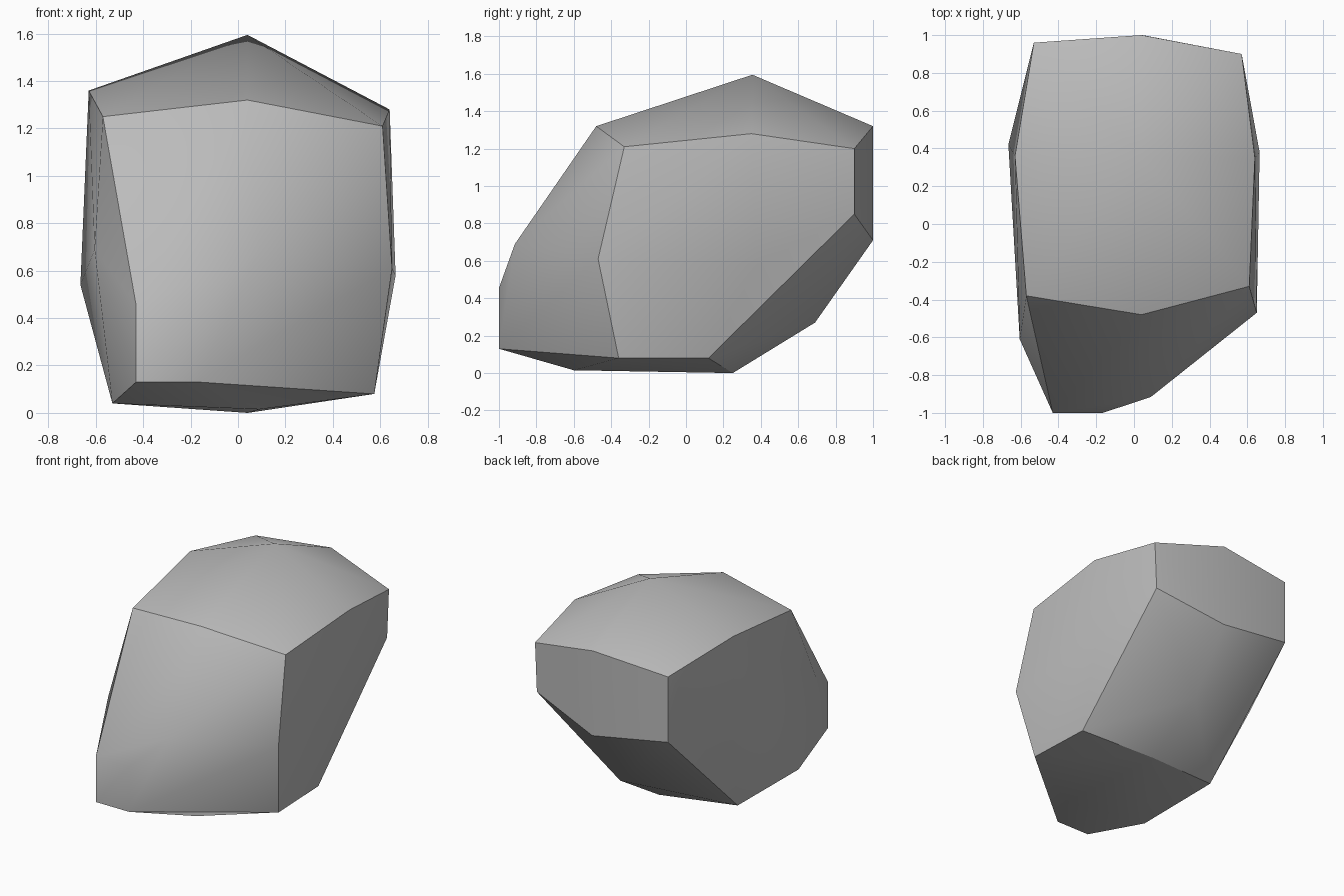
import bpy
import bmesh
import math

cube = bpy.data.objects.get("Cube")
if cube:
    bpy.data.objects.remove(cube, do_unlink=True)

# Chiselled corner points of the boulder, grouped by region
crown = [(0.04, 0.355, 1.595),
         (-0.57, -0.38, 1.25), (0.04, -0.48, 1.32), (0.61, -0.33, 1.21),
         (0.64, 0.35, 1.28), (0.57, 0.90, 1.20), (0.04, 1.0, 1.32),
         (-0.53, 0.96, 1.27), (-0.63, 0.36, 1.36)]
waist = [(0.65, -0.47, 0.61), (0.665, 0.38, 0.58), (0.555, 0.90, 0.85),
         (0.045, 1.0, 0.71), (-0.53, 0.96, 0.80), (-0.665, 0.42, 0.54),
         (-0.605, -0.61, 0.69), (0.09, -0.915, 0.69)]
nose = [(-0.43, -1.0, 0.455), (-0.165, -1.0, 0.455),
        (-0.43, -1.0, 0.13), (-0.165, -1.0, 0.13)]
base = [(0.575, -0.36, 0.08), (0.555, 0.12, 0.08), (0.04, 0.69, 0.27),
        (-0.53, 0.17, 0.045), (-0.53, -0.52, 0.04),
        (0.04, 0.25, 0.0), (0.09, -0.60, 0.015)]

# Solid body wrapped around the points
bm = bmesh.new()
for p in crown + waist + nose + base:
    bm.verts.new(p)
bmesh.ops.convex_hull(bm, input=bm.verts[:])
loose = [v for v in bm.verts if not v.link_faces]
bmesh.ops.delete(bm, geom=loose, context='VERTS')
bmesh.ops.recalc_face_normals(bm, faces=bm.faces[:])
mesh = bpy.data.meshes.new("boulder")
bm.to_mesh(mesh)
bm.free()

boulder = bpy.data.objects.new("boulder", mesh)
bpy.context.collection.objects.link(boulder)

# Plain grey stone
stone = bpy.data.materials.new("grey stone")
stone.use_nodes = True
grey = (0.5, 0.5, 0.5, 1.0)
stone.diffuse_color = grey
stone.node_tree.nodes["Principled BSDF"].inputs["Base Color"].default_value = grey
mesh.materials.append(stone)

# Soft facets with crisp ridges
for o in bpy.context.selected_objects:
    o.select_set(False)
boulder.select_set(True)
bpy.context.view_layer.objects.active = boulder
bpy.ops.object.shade_smooth_by_angle(angle=math.radians(30))
